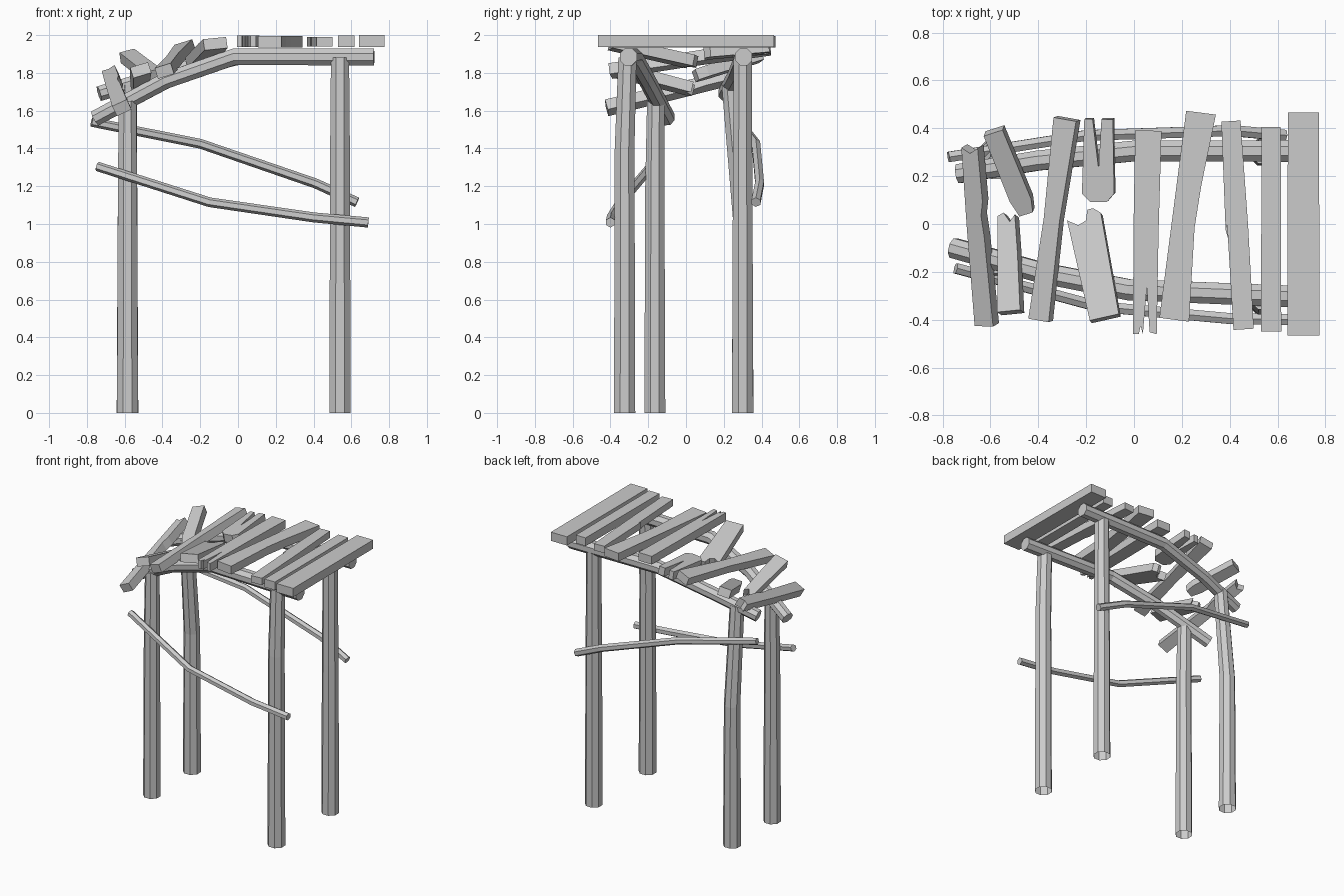
import bpy, math
from mathutils import Vector


def make(name, verts, faces):
    me = bpy.data.meshes.new(name)
    me.from_pydata([tuple(v) for v in verts], [], faces)
    me.update()
    ob = bpy.data.objects.new(name, me)
    bpy.context.collection.objects.link(ob)
    return ob


def pole(name, path, r0, r1, sides=8, open_start=False):
    """Faceted round timber swept along a bent path."""
    pts = [Vector(p) for p in path]
    n = len(pts)
    verts, faces = [], []
    for i, p in enumerate(pts):
        t = Vector()
        if i > 0:
            t += (p - pts[i - 1]).normalized()
        if i < n - 1:
            t += (pts[i + 1] - p).normalized()
        t.normalize()
        u = Vector((0, 1, 0))
        u = (u - t * u.dot(t)).normalized()
        v = t.cross(u)
        r = r0 + (r1 - r0) * i / (n - 1)
        for k in range(sides):
            a = 2 * math.pi * (k + 0.5) / sides
            verts.append(p + u * r * math.cos(a) + v * r * math.sin(a))
    for i in range(n - 1):
        for k in range(sides):
            a, b = i * sides + k, i * sides + (k + 1) % sides
            faces.append((a, b, b + sides, a + sides))
    if not open_start:
        faces.append(tuple(reversed(range(sides))))
    faces.append(tuple(range((n - 1) * sides, n * sides)))
    return make(name, verts, faces)


def plank(name, a, b, wa, wb, roll=0, right=(), left=(), end_a=(), end_b=(), th=0.06):
    """Board from front point a to back point b; the extra (t, s) points
    (t along the board, s sideways) chip its edges and notch its ends."""
    a, b = Vector(a), Vector(b)
    d = b - a
    side = Vector((d.y, -d.x, 0)).normalized()
    up = side.cross(d).normalized()
    c, s = math.cos(roll), math.sin(roll)
    side, up = side * c + up * s, up * c - side * s
    outline = ([(0, wa / 2)] + list(right) + [(1, wb / 2)] + list(end_b)
               + [(1, -wb / 2)] + list(left) + [(0, -wa / 2)] + list(end_a))
    n = len(outline)
    verts = [a + d * t + side * w + up * h for h in (-th / 2, th / 2) for t, w in outline]
    faces = [tuple(reversed(range(n))), tuple(range(n, 2 * n))]
    faces += [(i, (i + 1) % n, (i + 1) % n + n, i + n) for i in range(n)]
    return make(name, verts, faces)


# Posts
pole("front_right_post", [(0.54, -0.325, 0), (0.54, -0.325, 1.4), (0.54, -0.31, 1.88)], 0.061, 0.052, open_start=True)
pole("back_right_post", [(0.54, 0.30, 0), (0.54, 0.30, 1.1), (0.54, 0.30, 1.88)], 0.061, 0.052, open_start=True)
pole("front_left_post", [(-0.585, -0.165, 0), (-0.585, -0.165, 1.2), (-0.585, -0.16, 1.65)], 0.06, 0.05, open_start=True)
pole("back_left_post", [(-0.585, 0.30, 0), (-0.585, 0.30, 1.03), (-0.58, 0.235, 1.74)], 0.062, 0.05, open_start=True)

# Sagging deck beams
pole("front_beam", [(-0.755, -0.10, 1.56), (-0.38, -0.205, 1.76), (-0.02, -0.275, 1.885), (0.72, -0.305, 1.885)], 0.045, 0.049)
pole("back_beam", [(-0.735, 0.21, 1.69), (-0.4, 0.265, 1.79), (0, 0.305, 1.885), (0.72, 0.305, 1.885)], 0.043, 0.049)

# Thin side braces
pole("front_brace", [(-0.745, -0.185, 1.305), (-0.15, -0.345, 1.115), (0.4, -0.395, 1.035), (0.69, -0.40, 1.008)], 0.025, 0.027, 6)
pole("back_brace", [(-0.775, 0.28, 1.54), (-0.2, 0.37, 1.425), (0.41, 0.39, 1.215), (0.63, 0.37, 1.115)], 0.025, 0.027, 6)

# Deck planks, left (collapsed) to right (sound)
plank("plank_1", (-0.615, -0.42, 1.615), (-0.675, 0.325, 1.80), 0.085, 0.075, 0.45,
      right=[(0.5, 0.035), (0.62, 0.028), (0.7, 0.04)], left=[(0.55, -0.042)], end_b=[(0.97, 0.0)])
plank("plank_2_broken_front", (-0.515, -0.37, 1.815), (-0.525, 0.03, 1.715), 0.10, 0.075, 0.3,
      right=[(0.6, 0.045)], end_b=[(0.93, 0.015), (1.03, -0.012)])
plank("plank_3_broken_back", (-0.447, 0.05, 1.785), (-0.585, 0.39, 1.89), 0.06, 0.085, 0.25,
      right=[(0.15, 0.045)], left=[(0.2, -0.045)])
plank("plank_4", (-0.39, -0.40, 1.81), (-0.28, 0.44, 1.935), 0.09, 0.10, 0.3,
      right=[(0.5, 0.035)], left=[(0.5, -0.035)])
plank("plank_5_broken_back", (-0.145, 0.095, 1.905), (-0.145, 0.44, 1.935), 0.07, 0.12, 0.1,
      right=[(0.1, 0.065)], left=[(0.1, -0.07)], end_b=[(1, 0.012), (0.4, 0.0), (1, -0.025)])
plank("plank_6_broken_front", (-0.12, -0.395, 1.955), (-0.205, 0.025, 1.86), 0.125, 0.145, 0.1,
      end_b=[(1.06, 0.045), (1.06, 0.02), (0.96, 0.005), (0.93, -0.03)])
plank("plank_7", (0.045, -0.46, 1.968), (0.06, 0.39, 1.968), 0.10, 0.11,
      right=[(0.5, 0.05)], left=[(0.6, -0.055)],
      end_a=[(0, -0.025), (0.04, -0.018), (0.0, -0.008), (0.23, 0.005), (0.01, 0.02)])
plank("plank_8", (0.168, -0.40, 1.965), (0.28, 0.465, 1.965), 0.125, 0.125,
      right=[(0.45, 0.035), (0.65, 0.04)], left=[(0.5, -0.05), (0.6, -0.035), (0.7, -0.055)])
plank("plank_9", (0.458, -0.44, 1.965), (0.405, 0.43, 1.965), 0.085, 0.08, 0, th=0.05,
      right=[(0.5, 0.045)], left=[(0.48, -0.05), (0.6, -0.018), (0.72, -0.042)])
plank("plank_10", (0.573, -0.45, 1.968), (0.573, 0.405, 1.968), 0.085, 0.08)
plank("plank_11", (0.708, -0.466, 1.968), (0.708, 0.466, 1.968), 0.135, 0.13, 0, th=0.064)
